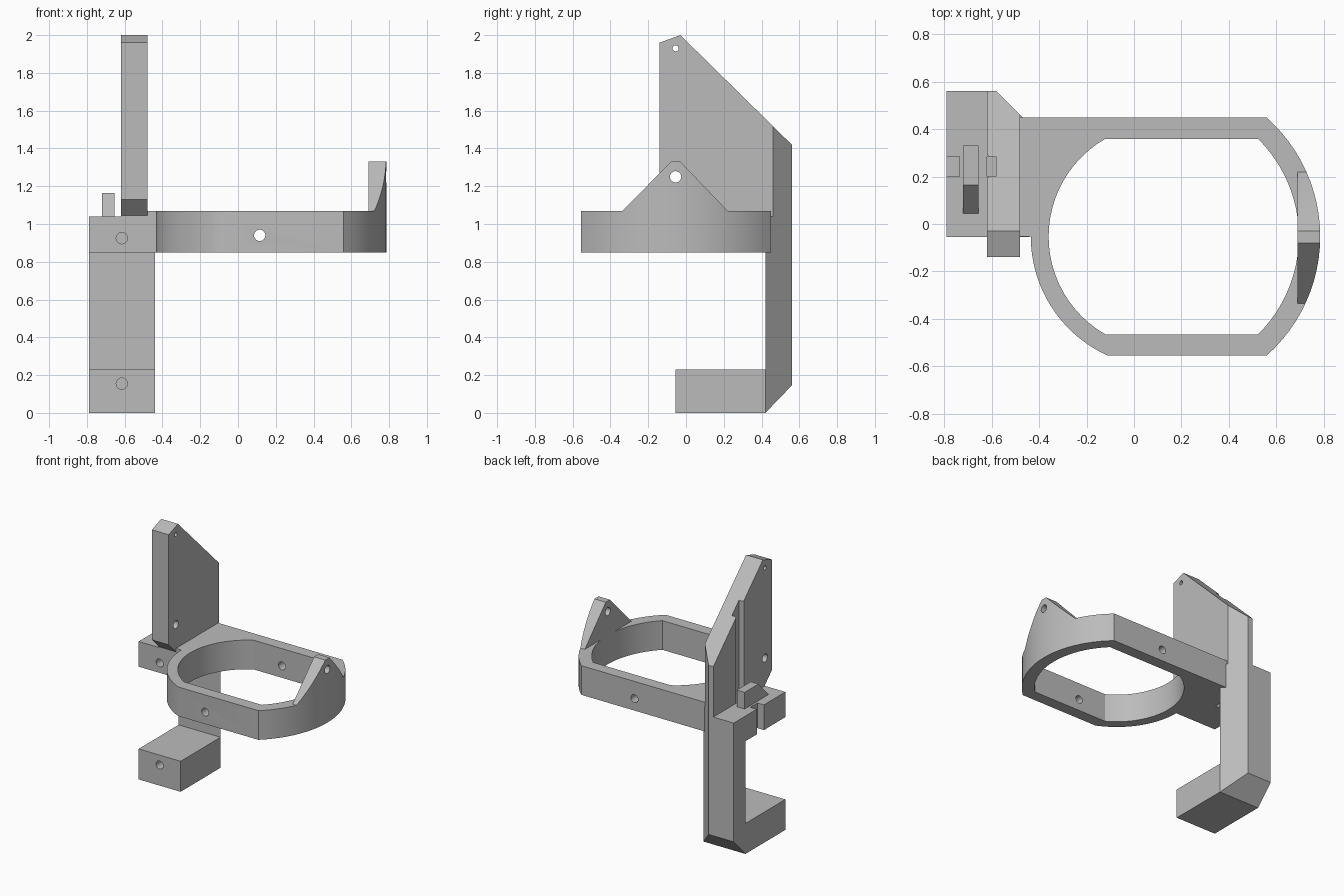
import bpy, bmesh
from math import sin, cos, asin, pi

cube = bpy.data.objects.get("Cube")
if cube:
    bpy.data.objects.remove(cube)

grey = bpy.data.materials.new("plain grey")
grey.use_nodes = True
grey.diffuse_color = (0.5, 0.5, 0.5, 1)
grey.node_tree.nodes["Principled BSDF"].inputs["Base Color"].default_value = grey.diffuse_color


def prism(name, outline, low, high, axis):
    """Extrude a 2D outline: x takes (y, z), y takes (x, z), z takes (x, y)."""
    place = {"x": lambda a, b, t: (t, a, b),
             "y": lambda a, b, t: (a, t, b),
             "z": lambda a, b, t: (a, b, t)}[axis]
    bm = bmesh.new()
    base = bm.faces.new([bm.verts.new(place(a, b, low)) for a, b in outline])
    top = bmesh.ops.extrude_face_region(bm, geom=[base])["geom"]
    bmesh.ops.translate(bm, vec=place(0, 0, high - low),
                        verts=[v for v in top if isinstance(v, bmesh.types.BMVert)])
    bmesh.ops.recalc_face_normals(bm, faces=bm.faces)
    mesh = bpy.data.meshes.new(name)
    bm.to_mesh(mesh)
    bm.free()
    mesh.materials.append(grey)
    obj = bpy.data.objects.new(name, mesh)
    bpy.context.collection.objects.link(obj)
    return obj


def rect(a0, a1, b0, b1):
    return [(a0, b0), (a1, b0), (a1, b1), (a0, b1)]


def circle(a, b, r):
    return [(a + r * cos(i * pi / 12), b + r * sin(i * pi / 12)) for i in range(24)]


def boolean(obj, tool, operation="DIFFERENCE"):
    mod = obj.modifiers.new(operation.title(), "BOOLEAN")
    mod.operation, mod.solver, mod.object = operation, "EXACT", tool
    bpy.context.view_layer.objects.active = obj
    bpy.ops.object.modifier_apply(modifier=mod.name)


def cut(obj, *args):
    tool = prism("cutter", *args)
    boolean(obj, tool)
    bpy.data.objects.remove(tool)


# Ring outlines: two arcs about one centre, joined by straight sides
CX, CY = 0.115, -0.053


def arc(r, start, end, steps=24):
    return [(CX + r * cos(start + (end - start) * i / steps),
             CY + r * sin(start + (end - start) * i / steps)) for i in range(steps + 1)]


def right_arc(r, h):
    a = asin(h / r)
    return arc(r, -a, a)


def left_arc(r, h, end=None):
    a = asin(h / r)
    return arc(r, pi - a, pi + a if end is None else end)


outer_right = right_arc(0.67, 0.502)
lower_left = arc(0.55, pi, pi + asin(0.502 / 0.55))
ring = prism("ring", outer_right + [(-0.48, 0.45), (-0.48, CY)] + lower_left, 0.85, 1.07, "z")
cut(ring, right_arc(0.58, 0.412) + left_arc(0.475, 0.412), 0.7, 1.2, "z")
cut(ring, circle(CX, 0.94, 0.03), -1, 1, "y")

# Pivot ear: rounded ring side continued upward, trimmed to a triangle
ear = prism("pivot_ear", [(-0.335, 1.06), (0.225, 1.06), (0.22, 1.07), (-0.03, 1.33),
                          (-0.08, 1.33), (-0.335, 1.07)], 0.69, 0.9, "x")
trim = prism("ear_trim", outer_right, 0.9, 1.5, "z")
boolean(ear, trim, "INTERSECT")
bpy.data.objects.remove(trim)

# C-shaped frame: foot, column and upper block
frame = prism("frame", [(-0.055, 0), (0.42, 0), (0.56, 0.145), (0.56, 1.04), (-0.055, 1.04),
                        (-0.055, 0.85), (0.42, 0.85), (0.42, 0.23), (-0.055, 0.23)],
              -0.79, -0.44, "x")

# Tall side plate with a sloping rear edge
plate = prism("side_plate", [(-0.14, 1.13), (-0.055, 1.045), (-0.055, 1.0), (0.56, 1.0),
                             (0.56, 1.42), (-0.03, 2.0), (-0.14, 1.96)], -0.62, -0.48, "x")

# Bevelled rear corner shared by frame and plate
for part in (frame, plate):
    cut(part, [(-0.72, 0.7), (-0.3, 0.28), (-0.3, 0.7)], -0.1, 2.1, "z")

# Blind bolt holes in foot and block
for z in (0.155, 0.925):
    cut(frame, circle(-0.615, z, 0.03), -0.2, 0.15, "y")

# Pivot holes
for part in (ear, plate):
    cut(part, circle(-0.055, 1.25, 0.03), -1, 1, "x")
cut(plate, circle(-0.055, 1.93, 0.016), -1, 1, "x")

# Tie channel: groove up the plate and slots through the block
groove = [(-0.63, 0.19), (-0.61, 0.2), (-0.582, 0.2), (-0.582, 0.285), (-0.61, 0.285), (-0.63, 0.3)]
cut(plate, groove, 0.8, 2.1, "z")
cut(frame, rect(-0.62, -0.582, 0.2, 0.285), 0.8, 1.1, "z")
cut(frame, rect(-0.85, -0.735, 0.2, 0.285), 0.8, 1.1, "z")

# Hook on top of the block
hook = prism("hook", [(0.04, 1.035), (0.165, 1.165), (0.33, 1.165), (0.33, 1.035)],
             -0.72, -0.655, "x")

for part in (ring, ear, frame, plate, hook):
    bpy.ops.object.select_all(action="DESELECT")
    part.select_set(True)
    bpy.context.view_layer.objects.active = part
    bpy.ops.object.shade_smooth_by_angle(angle=pi / 7)
